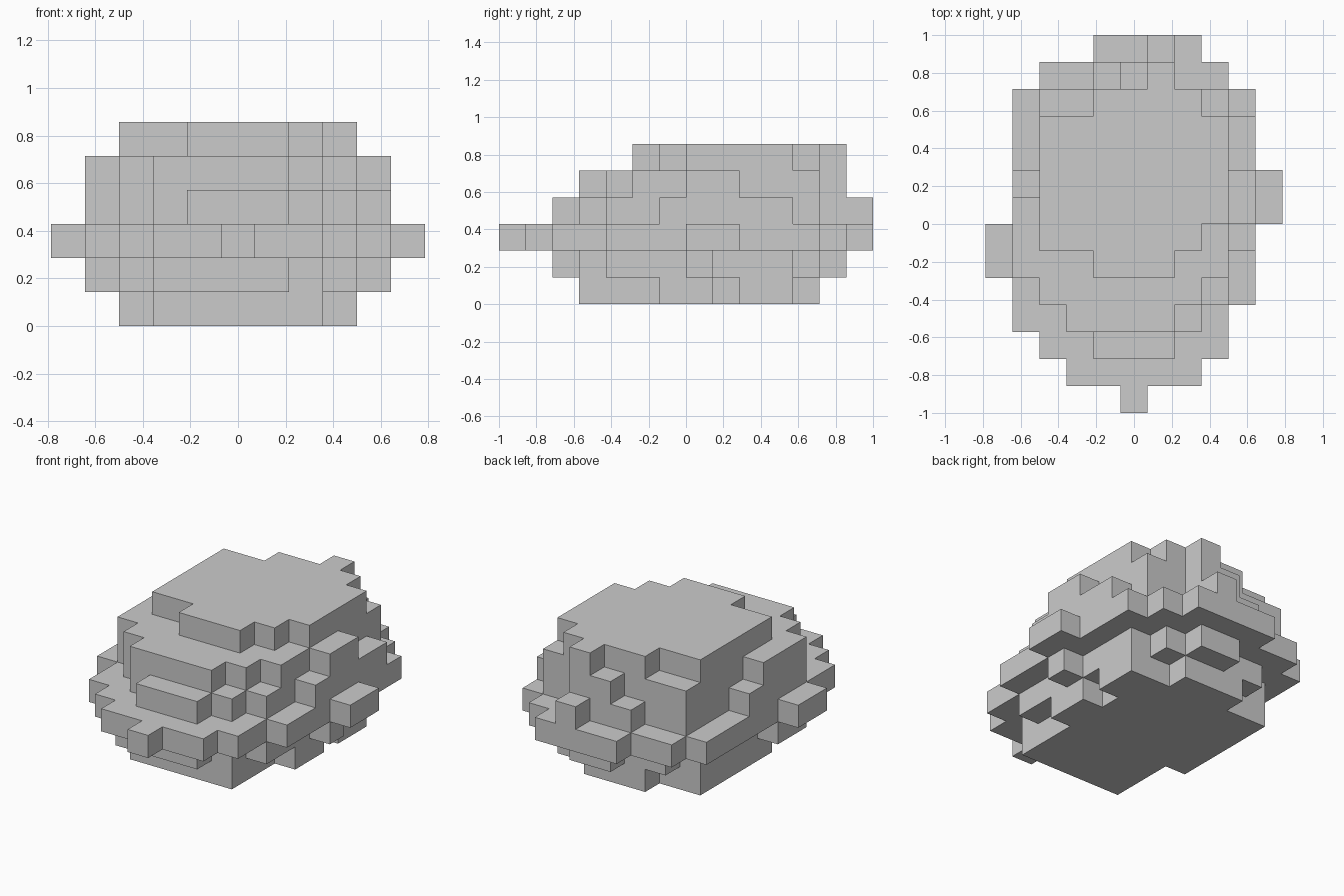
import bpy, bmesh

if "Cube" in bpy.data.objects:
    bpy.data.objects.remove(bpy.data.objects["Cube"])

U = 1 / 7          # edge length of one block
NX, NY = 11, 14    # footprint in blocks

# Each layer is a stack of strips: (number of rows, first column, last column),
# running front to back from the given starting row.
LAYERS = [
    (3, [(3, 3, 7), (2, 2, 8), (1, 2, 7), (2, 2, 8), (1, 4, 6)]),
    (2, [(1, 3, 6), (1, 2, 7), (1, 2, 8), (2, 1, 8), (1, 2, 9),
         (3, 2, 8), (1, 3, 7), (1, 5, 6)]),
    (0, [(1, 5, 5), (1, 3, 7), (1, 2, 8), (1, 1, 8), (1, 1, 9), (2, 0, 9),
         (2, 1, 10), (3, 1, 9), (1, 2, 8), (1, 4, 7)]),
    (2, [(1, 4, 6), (1, 3, 7), (1, 2, 8), (1, 1, 8), (3, 1, 9), (2, 2, 9),
         (1, 2, 8), (1, 4, 6), (1, 6, 6)]),
    (3, [(1, 3, 6), (1, 2, 7), (2, 1, 8), (1, 1, 9), (1, 2, 9), (3, 2, 8),
         (1, 5, 6)]),
    (5, [(1, 4, 6), (1, 2, 7), (4, 2, 8), (1, 4, 7), (1, 6, 6)]),
]

# Fill the set of solid blocks
cells = set()
for k, (row, strips) in enumerate(LAYERS):
    for count, lo, hi in strips:
        for j in range(row, row + count):
            cells.update((i, j, k) for i in range(lo, hi + 1))
        row += count

# Skin the blocks: one quad for every exposed side
bm = bmesh.new()
verts = {}


def corner(p):
    if p not in verts:
        verts[p] = bm.verts.new(((p[0] - NX / 2) * U, (p[1] - NY / 2) * U, p[2] * U))
    return verts[p]


for c in sorted(cells):
    for axis in range(3):
        for side in (0, 1):
            n = list(c)
            n[axis] += 2 * side - 1
            if tuple(n) in cells:
                continue
            a, b = (axis + 1) % 3, (axis + 2) % 3
            loop = []
            for da, db in ((0, 0), (1, 0), (1, 1), (0, 1)):
                p = list(c)
                p[axis] += side
                p[a] += da
                p[b] += db
                loop.append(corner(tuple(p)))
            bm.faces.new(loop if side else loop[::-1])

# Boulder object
mesh = bpy.data.meshes.new("block_boulder")
bm.to_mesh(mesh)
bm.free()
boulder = bpy.data.objects.new("block_boulder", mesh)
bpy.context.collection.objects.link(boulder)
